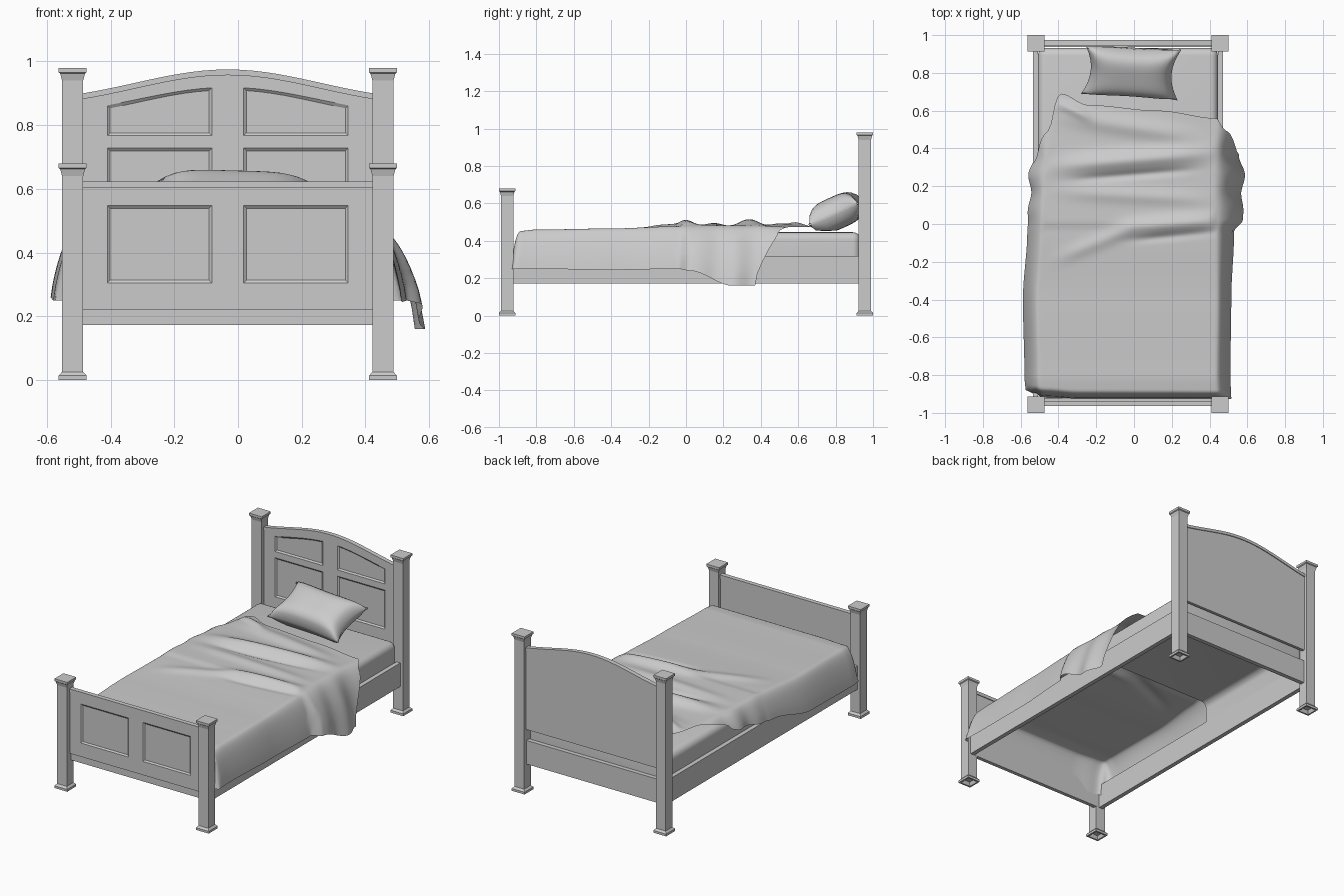
import bpy, bmesh, math
from mathutils import Matrix

if "Cube" in bpy.data.objects:
    bpy.data.objects.remove(bpy.data.objects["Cube"])

grey = bpy.data.materials.new("plain_grey")
grey.use_nodes = True
grey.diffuse_color = (0.6, 0.6, 0.6, 1)
grey.node_tree.nodes["Principled BSDF"].inputs["Base Color"].default_value = (0.6, 0.6, 0.6, 1)

MID = -0.032          # centre line of the frame
HALF = 0.455          # half the clear width between posts
POST = 0.487          # post centre offset


def finish(name, bm, smooth=False):
    mesh = bpy.data.meshes.new(name)
    bm.to_mesh(mesh)
    bm.free()
    mesh.materials.append(grey)
    if smooth:
        mesh.shade_smooth()
    obj = bpy.data.objects.new(name, mesh)
    bpy.context.scene.collection.objects.link(obj)
    return obj


def loft(name, rings):
    """Skin a stack of equal-length rings and close both ends."""
    bm = bmesh.new()
    loops = [[bm.verts.new(p) for p in ring] for ring in rings]
    for a, b in zip(loops, loops[1:]):
        for i in range(len(a)):
            j = (i + 1) % len(a)
            bm.faces.new((a[i], a[j], b[j], b[i]))
    bm.faces.new(loops[0])
    bm.faces.new(loops[-1])
    bmesh.ops.recalc_face_normals(bm, faces=bm.faces)
    return finish(name, bm)


def slab(name, outline, y0, y1):
    """Extrude an x-z outline along y."""
    return loft(name, [[(x, y, z) for x, z in outline] for y in (y0, y1)])


def box(name, x0, x1, y0, y1, z0, z1):
    return slab(name, [(x0, z0), (x1, z0), (x1, z1), (x0, z1)], y0, y1)


def lerp_keys(keys, t):
    """Smoothly interpolate a list of (position, value...) rows."""
    if t <= keys[0][0]:
        return keys[0][1:]
    for a, b in zip(keys, keys[1:]):
        if t <= b[0]:
            f = (t - a[0]) / (b[0] - a[0])
            f = f * f * (3 - 2 * f)
            return [p + (q - p) * f for p, q in zip(a[1:], b[1:])]
    return keys[-1][1:]


# Posts with flared caps and recessed feet
def post(name, x, y, top):
    profile = [(0.026, 0.022), (0.034, 0), (0.044, 0), (0.044, 0.014), (0.033, 0.026),
               (0.033, top - 0.04), (0.039, top - 0.018), (0.044, top - 0.014), (0.044, top)]
    loft(name, [[(x + sx * w, y + sy * w, z) for sx, sy in ((-1, -1), (1, -1), (1, 1), (-1, 1))]
                for w, z in profile])


for side, s in (("right", -1), ("left", 1)):
    post("foot_post_" + side, MID + s * POST, -0.956, 0.68)
    post("head_post_" + side, MID + s * POST, 0.956, 0.98)
    # Side rails
    a, b = sorted((MID + s * 0.476, MID + s * 0.503))
    box("side_rail_" + side, a, b, -0.93, 0.93, 0.173, 0.32)


def cut_panel(board, outline, front, depth=0.007, slope=0.009):
    """Recess a panel with sloped edges into the front of a board."""
    xs = [p[0] for p in outline]
    cx = (min(xs) + max(xs)) / 2
    sill = min(p[1] for p in outline) + 0.02
    k = 1 - 2 * slope / (max(xs) - min(xs))
    inner = [(cx + (x - cx) * k, z + math.copysign(slope, sill - z)) for x, z in outline]
    rings = [[(x, y, z) for x, z in ring] for ring, y in
             ((outline, front - 0.02), (outline, front), (inner, front + depth))]
    cutter = loft("panel_cutter", rings)
    cutter.hide_render = True
    cutter.hide_viewport = True
    cutter.hide_set(True)
    mod = board.modifiers.new("panel", "BOOLEAN")
    mod.operation = "DIFFERENCE"
    mod.solver = "EXACT"
    mod.object = cutter


def rect(s, z0, z1):
    x0, x1 = MID + s * 0.05, MID + s * 0.378
    return [(x0, z0), (x1, z0), (x1, z1), (x0, z1)]


# Footboard, its top moulding and the end rails
x0, x1 = MID - HALF - 0.01, MID + HALF + 0.01
footboard = box("footboard", x0, x1, -0.959, -0.941, 0.22, 0.605)
box("footboard_moulding", x0, x1, -0.964, -0.936, 0.603, 0.624)
box("foot_rail", x0, x1, -0.945, -0.922, 0.173, 0.32)
box("head_rail", x0, x1, 0.938, 0.965, 0.173, 0.32)


# Headboard with a bell-shaped arch and its moulding
def arch(x, base=0.9, rise=0.075):
    u = (x - MID) / HALF
    return base + rise * (0.5 * (1 - u * u) + 0.25 * (1 + math.cos(math.pi * u)))


steps = [x0 + (x1 - x0) * i / 24 for i in range(25)]
headboard = slab("headboard", [(x1, 0.39), (x0, 0.39)] + [(x, arch(x) - 0.01) for x in steps],
                 0.951, 0.969)
slab("headboard_moulding", [(x, arch(x)) for x in steps]
     + [(x, arch(x) - 0.018) for x in reversed(steps)], 0.946, 0.974)

# Recessed panels on both boards
for s in (-1, 1):
    cut_panel(footboard, rect(s, 0.305, 0.548), -0.959)
    cut_panel(headboard, rect(s, 0.485, 0.728), 0.951)
    low = rect(s, 0.767, 0.8)[:2]
    top = [MID + s * (0.378 - 0.328 * i / 8) for i in range(9)]
    cut_panel(headboard, low + [(x, arch(x, 0.849, 0.07)) for x in top], 0.951)

# Mattress: an open shell, carried on under the blanket by the blanket itself
mattress = box("mattress", MID - 0.476, MID + 0.476, 0.05, 0.932, 0.3, 0.446)
bm = bmesh.new()
bm.from_mesh(mattress.data)
hidden = [f for f in bm.faces if f.normal.z < -0.5 or f.normal.y < -0.5]
bmesh.ops.delete(bm, geom=hidden, context="FACES")
bm.to_mesh(mattress.data)
bm.free()
bevel = mattress.modifiers.new("soft_edges", "BEVEL")
bevel.width = 0.04
bevel.segments = 5
mattress.data.shade_smooth()

# Blanket: along y, the left and right hems (x, z) and the height of the top
HEMS = [(-0.93, -0.57, 0.25, 0.515, 0.25, 0.448), (-0.8, -0.58, 0.25, 0.51, 0.25, 0.46),
        (-0.4, -0.588, 0.26, 0.515, 0.245, 0.466), (-0.04, -0.565, 0.33, 0.53, 0.25, 0.478),
        (0.02, -0.56, 0.34, 0.575, 0.24, 0.485), (0.25, -0.55, 0.38, 0.578, 0.16, 0.482),
        (0.36, -0.535, 0.41, 0.565, 0.16, 0.48), (0.55, -0.5, 0.45, 0.52, 0.4, 0.475),
        (0.7, -0.49, 0.46, 0.48, 0.45, 0.472)]
# Across the width: foot edge and head edge
ENDS = [(0, -0.88, 0.32), (0.1, -0.9, 0.48), (0.18, -0.92, 0.69), (0.3, -0.93, 0.63),
        (0.6, -0.93, 0.6), (0.84, -0.93, 0.56), (0.93, -0.93, 0.49), (1, -0.925, 0.37)]
# Folds: centre x, y, slope, height, width, reach
FOLDS = [(0, 0.34, 0.08, 0.035, 0.05, 0.42), (0, 0.26, 0.08, -0.012, 0.02, 0.3),
         (0.25, 0.0, 0.08, 0.032, 0.045, 0.3), (0.25, -0.06, 0.1, -0.01, 0.02, 0.25),
         (0, 0.15, -0.05, 0.012, 0.04, 0.4), (-0.05, 0.52, -0.15, 0.018, 0.05, 0.35),
         (-0.2, -0.1, 0.4, 0.012, 0.04, 0.2), (-0.36, 0.62, -0.4, 0.025, 0.03, 0.12)]
SIDE = 0.16


def blanket_point(s, v):
    foot, head = lerp_keys(ENDS, s)
    y = foot + (head - foot) * v
    lx, lz, rx, rz, top = lerp_keys(HEMS, y)
    lw = 0.08
    rw = 0.08 + 1.2 * max(0, rx - 0.515)
    crown = 0
    if s < SIDE or s > 1 - SIDE:
        hx, hz, w, t = (lx, lz, lw, s / SIDE) if s < SIDE else (rx, rz, -rw, (1 - s) / SIDE)
        x = hx + w * t ** 1.1
        z = hz + (top - hz) * math.sin(t * math.pi / 2) ** 0.85
        x -= math.copysign(0.01, w) * math.sin(y * 30) * (1 - t) * max(0, min(1, y * 6))
    else:
        f = (s - SIDE) / (1 - 2 * SIDE)
        x = lx + lw + (rx - lx - rw - lw) * f
        z = top
        crown = math.sin(f * math.pi) ** 0.3
    # Broad folds near the turned-back end
    for cx, cy, slope, height, width, reach in FOLDS:
        d = (y - cy - slope * (x - cx)) / width
        z += crown * height * math.exp(-d * d - ((x - cx) / reach) ** 4)
    # Rounded drop at the foot
    if v < 0.03:
        z = 0.25 + (z - 0.25) * math.sin(v / 0.03 * math.pi / 2) ** 0.5
    return x, y, z


bm = bmesh.new()
NU, NV = 72, 160
grid = [[bm.verts.new(blanket_point(i / NU, j / NV)) for j in range(NV + 1)] for i in range(NU + 1)]
for i in range(NU):
    for j in range(NV):
        bm.faces.new((grid[i][j], grid[i + 1][j], grid[i + 1][j + 1], grid[i][j + 1]))
finish("blanket", bm, True)

# Pillow: a plump cushion with pinched corners, resting against mattress and headboard
bm = bmesh.new()
bmesh.ops.create_cube(bm, size=2)
bmesh.ops.subdivide_edges(bm, edges=bm.edges[:], cuts=19, use_grid_fill=True)
for p in bm.verts:
    u, v, w = p.co
    puff = max(0, (1 - u ** 4) * (1 - v ** 4)) ** 0.5
    p.co = (0.255 * u * (1 - 0.16 * (1 - v * v)),
            0.145 * v * (1 - 0.1 * (1 - u * u)),
            w * (0.005 + 0.083 * puff))
bm.transform(Matrix.Translation((-0.015, 0.805, 0.55)) @ Matrix.Rotation(math.radians(24), 4, "X")
             @ Matrix.Rotation(math.radians(-4), 4, "Z"))
for p in bm.verts:
    p.co.y = min(p.co.y, 0.938 + 0.1 * (p.co.y - 0.938))
    p.co.z = max(p.co.z, 0.455 + 0.1 * (p.co.z - 0.455))
finish("pillow", bm, True)
